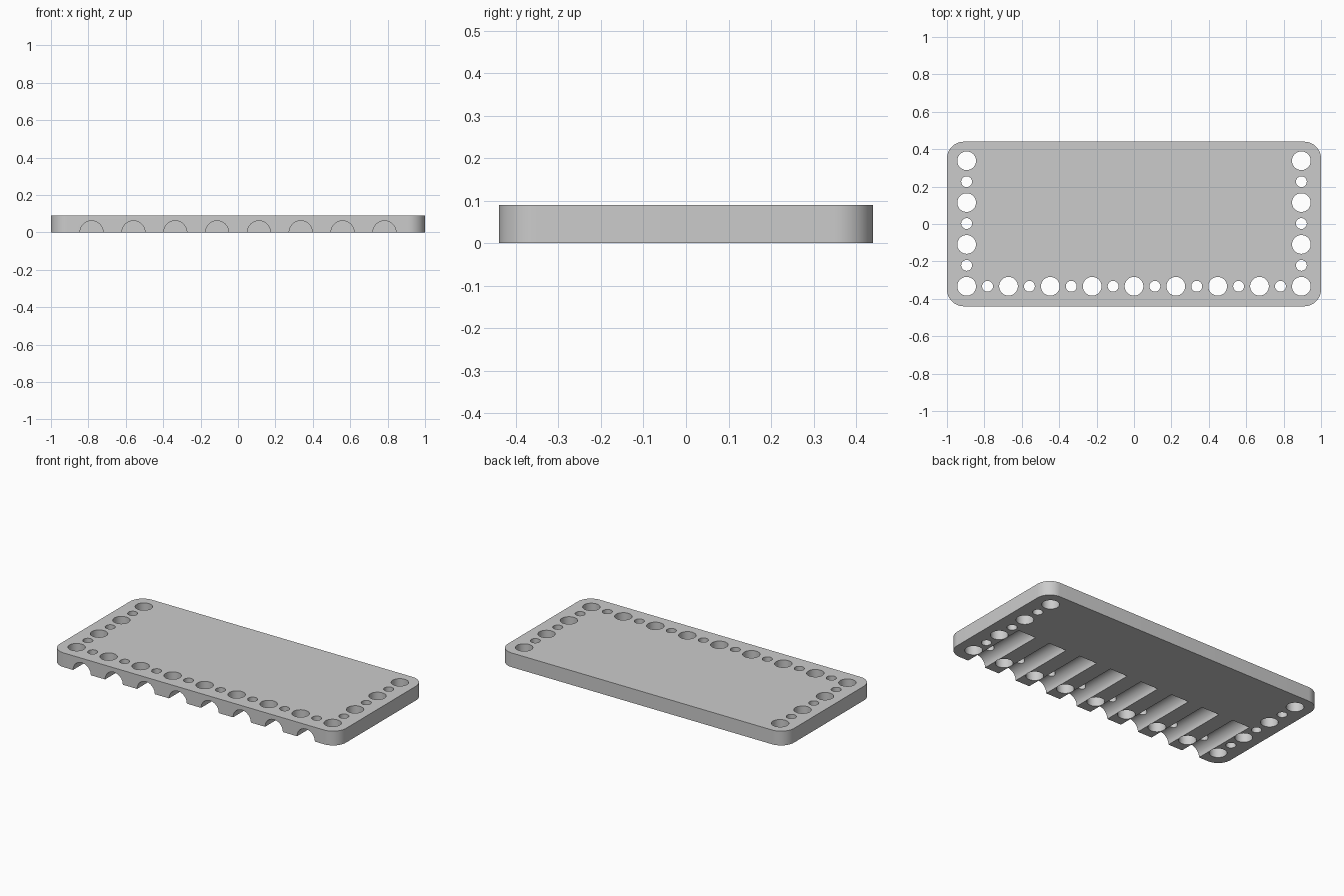
import bpy, bmesh, math
from mathutils import Matrix, Vector

cube = bpy.data.objects.get("Cube")
if cube:
    bpy.data.objects.remove(cube, do_unlink=True)

WIDTH, DEPTH, THICK, CORNER = 2.0, 0.88, 0.09, 0.09
PITCH = 0.2237
FRONT_ROW = -0.333
LARGE_R, SMALL_R, CHANNEL_R = 0.05, 0.029, 0.062
CHANNEL_END = 0.0

grey = bpy.data.materials.new("plain grey")
grey.use_nodes = True
colour = (0.6, 0.6, 0.6, 1)
grey.diffuse_color = colour
grey.node_tree.nodes["Principled BSDF"].inputs["Base Color"].default_value = colour


def make_object(name, bm):
    mesh = bpy.data.meshes.new(name)
    bmesh.ops.recalc_face_normals(bm, faces=bm.faces)
    bm.to_mesh(mesh)
    bm.free()
    obj = bpy.data.objects.new(name, mesh)
    bpy.context.collection.objects.link(obj)
    mesh.materials.append(grey)
    return obj


def add_cylinder(bm, radius, length, matrix):
    bmesh.ops.create_cone(bm, cap_ends=True, segments=48, radius1=radius,
                          radius2=radius, depth=length, matrix=matrix)


# Plate with rounded vertical corners
bm = bmesh.new()
bmesh.ops.create_cube(bm, size=1, matrix=Matrix.Translation((0, 0, THICK / 2))
                      @ Matrix.Diagonal((WIDTH, DEPTH, THICK, 1)))
upright = [e for e in bm.edges
           if abs(e.verts[0].co.z - e.verts[1].co.z) > THICK / 2]
bmesh.ops.bevel(bm, geom=upright, offset=CORNER, segments=12,
                profile=0.5, affect='EDGES')
plate = make_object("drilled_plate", bm)

# Alternating large and small holes along the front and both sides
spots = [((i - 8) * PITCH / 2, FRONT_ROW, i) for i in range(17)]
for side in (-1, 1):
    spots += [(side * 4 * PITCH, FRONT_ROW + i * PITCH / 2, i) for i in range(1, 7)]
bm = bmesh.new()
for x, y, i in spots:
    add_cylinder(bm, SMALL_R if i % 2 else LARGE_R, THICK * 3,
                 Matrix.Translation((x, y, THICK / 2)))
holes = make_object("hole_cutter", bm)

# Half-round channels underneath, running in from the front edge
bm = bmesh.new()
start = -DEPTH / 2 - 0.1
for i in range(8):
    place = Matrix.Translation(((i - 3.5) * PITCH, (start + CHANNEL_END) / 2, 0))
    add_cylinder(bm, CHANNEL_R, CHANNEL_END - start,
                 place @ Matrix.Rotation(math.pi / 2, 4, 'X'))
channels = make_object("channel_cutter", bm)

# Cut the plate, then discard the cutters
bpy.ops.object.select_all(action='DESELECT')
bpy.context.view_layer.objects.active = plate
plate.select_set(True)
for cutter in (holes, channels):
    cutter.hide_render = True
    cut = plate.modifiers.new(cutter.name, 'BOOLEAN')
    cut.operation = 'DIFFERENCE'
    cut.solver = 'EXACT'
    cut.object = cutter
    bpy.ops.object.modifier_apply(modifier=cut.name)
    bpy.data.objects.remove(cutter, do_unlink=True)

bpy.ops.object.shade_smooth_by_angle(angle=math.radians(30))
